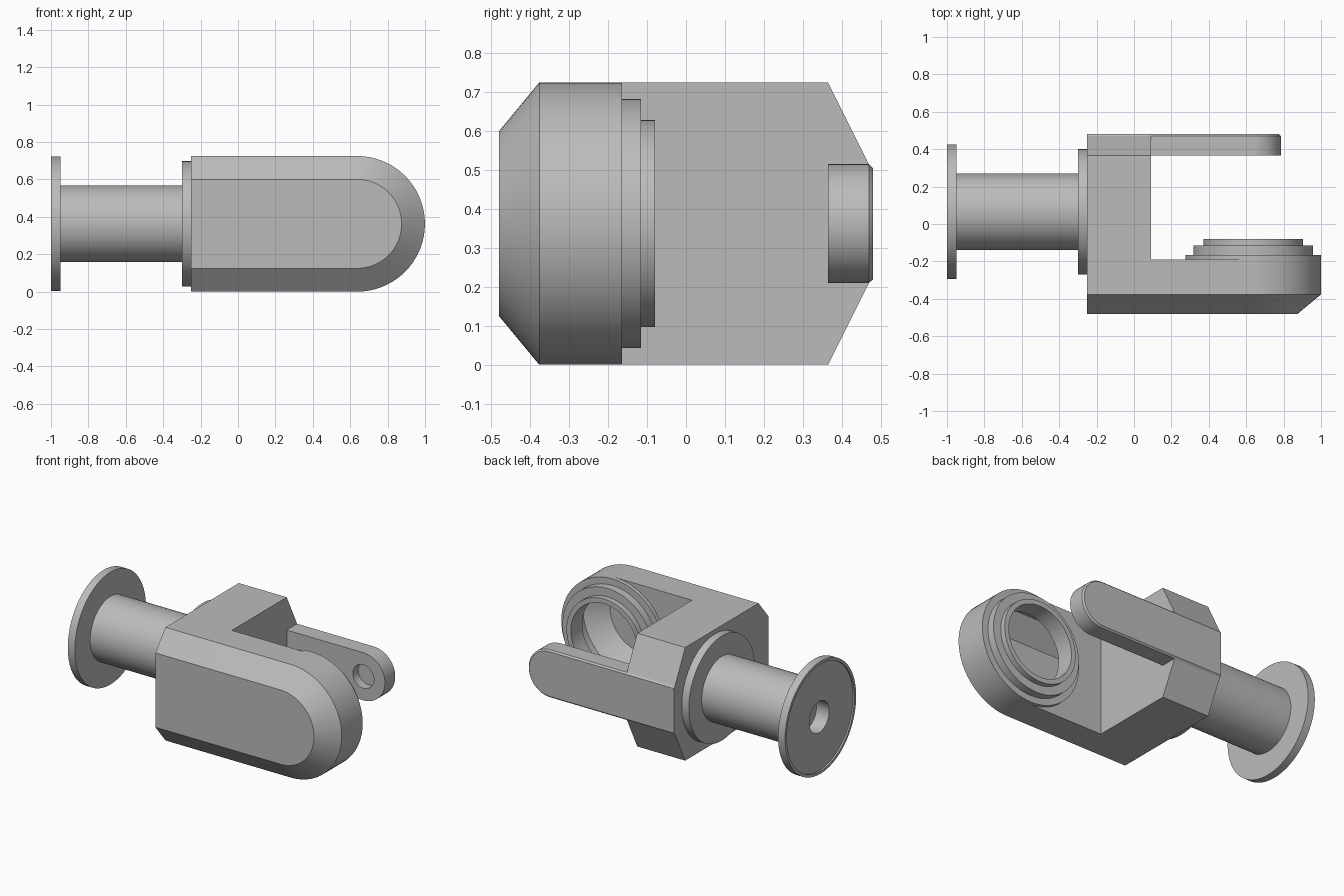
import bpy, bmesh
from math import cos, sin, pi, radians
from mathutils import Vector

if "Cube" in bpy.data.objects:
    bpy.data.objects.remove(bpy.data.objects["Cube"])

grey = bpy.data.materials.new("plain grey")
grey.use_nodes = True
COLOUR = (0.5, 0.5, 0.5, 1)
grey.diffuse_color = COLOUR
grey.node_tree.nodes["Principled BSDF"].inputs["Base Color"].default_value = COLOUR

MID = 0.3625      # height of the centre line
EYE = 0.637       # x of the boss centre
SEG = 72


def loft(name, rings, closed=False):
    """Skin a list of equal-length rings; cap the ends unless closed."""
    bm = bmesh.new()
    loops = [[bm.verts.new(p) for p in ring] for ring in rings]
    pairs = list(zip(loops, loops[1:]))
    if closed:
        pairs.append((loops[-1], loops[0]))
    else:
        bm.faces.new(loops[0])
        bm.faces.new(loops[-1])
    for a, b in pairs:
        for i in range(len(a)):
            j = (i + 1) % len(a)
            bm.faces.new((a[i], a[j], b[j], b[i]))
    bmesh.ops.recalc_face_normals(bm, faces=bm.faces)
    mesh = bpy.data.meshes.new(name)
    bm.to_mesh(mesh)
    bm.free()
    mesh.materials.append(grey)
    obj = bpy.data.objects.new(name, mesh)
    bpy.context.collection.objects.link(obj)
    return obj


def circle_x(x, r, cy=0.065):
    turns = [2 * pi * i / SEG for i in range(SEG)]
    return [Vector((x, cy + r * cos(t), MID + r * sin(t))) for t in turns]


def circle_y(y, r, cx=EYE):
    turns = [2 * pi * i / SEG for i in range(SEG)]
    return [Vector((cx + r * cos(t), y, MID + r * sin(t))) for t in turns]


def tongue(y, r, cx, back=-0.25):
    """Bar outline with a square back and a half-round tip."""
    half = SEG // 2
    tip = [-pi / 2 + pi * i / half for i in range(half + 1)]
    pts = [Vector((cx + r * cos(t), y, MID + r * sin(t))) for t in tip]
    return pts + [Vector((back, y, MID + r)), Vector((back, y, MID - r))]


def cut(obj, cutter):
    cutter.hide_render = True
    mod = obj.modifiers.new("cut", 'BOOLEAN')
    mod.operation = 'DIFFERENCE'
    mod.solver = 'EXACT'
    mod.object = cutter
    bpy.ops.object.select_all(action='DESELECT')
    bpy.context.view_layer.objects.active = obj
    obj.select_set(True)
    bpy.ops.object.modifier_apply(modifier=mod.name)
    bpy.data.objects.remove(cutter)


# Front arm: bevelled, hollow, open behind the boss
front_arm = loft("front_arm", [tongue(y, r, EYE) for y, r in
                 ((-0.48, 0.238), (-0.377, MID), (-0.19, MID))])
cut(front_arm, loft("hollow_cutter", [tongue(y, r, EYE, -0.2) for y, r in
                    ((-0.475, 0.234), (-0.375, 0.357), (-0.195, 0.357))]))
cut(front_arm, loft("bore_cutter", [circle_y(-0.25, 0.235), circle_y(-0.1, 0.235)]))

# Stepped boss ring on the inside of the front arm
boss = loft("boss_ring", [circle_y(y, r) for y, r in
            ((-0.195, MID), (-0.165, MID), (-0.165, 0.32), (-0.115, 0.32),
             (-0.115, 0.266), (-0.08, 0.266), (-0.08, 0.235), (-0.195, 0.235))],
            closed=True)

# Bridge block joining both arms, tapered toward the back
upper = [(-0.19, MID), (0.365, MID), (0.47, 0.1525)]
outline = upper + [(y, -h) for y, h in reversed(upper)]
bridge = loft("bridge_block", [[Vector((x, y, MID + h)) for y, h in outline]
                               for x in (-0.25, 0.09)])

# Slim back arm with a blind pivot hole on the inside
back_arm = loft("back_arm", [tongue(y, r, 0.633) for y, r in
                ((0.365, 0.1525), (0.47, 0.1525), (0.48, 0.143))])
cut(back_arm, loft("pivot_cutter", [circle_y(0.3, 0.075, 0.633),
                                    circle_y(0.42, 0.075, 0.633)]))

# Turned shaft: blind hole, rimmed flange, stem and collar
shaft = loft("shaft", [circle_x(x, r) for x, r in
             ((-0.9, 0.1), (-0.99, 0.1), (-0.99, 0.342), (-1.0, 0.342),
              (-1.0, 0.36), (-0.95, 0.36), (-0.95, 0.205), (-0.3, 0.205),
              (-0.3, 0.335), (-0.25, 0.335))])

# Smooth the round walls, keep the edges crisp
for obj in (front_arm, boss, bridge, back_arm, shaft):
    bpy.ops.object.select_all(action='DESELECT')
    bpy.context.view_layer.objects.active = obj
    obj.select_set(True)
    bpy.ops.object.shade_smooth_by_angle(angle=radians(25))
